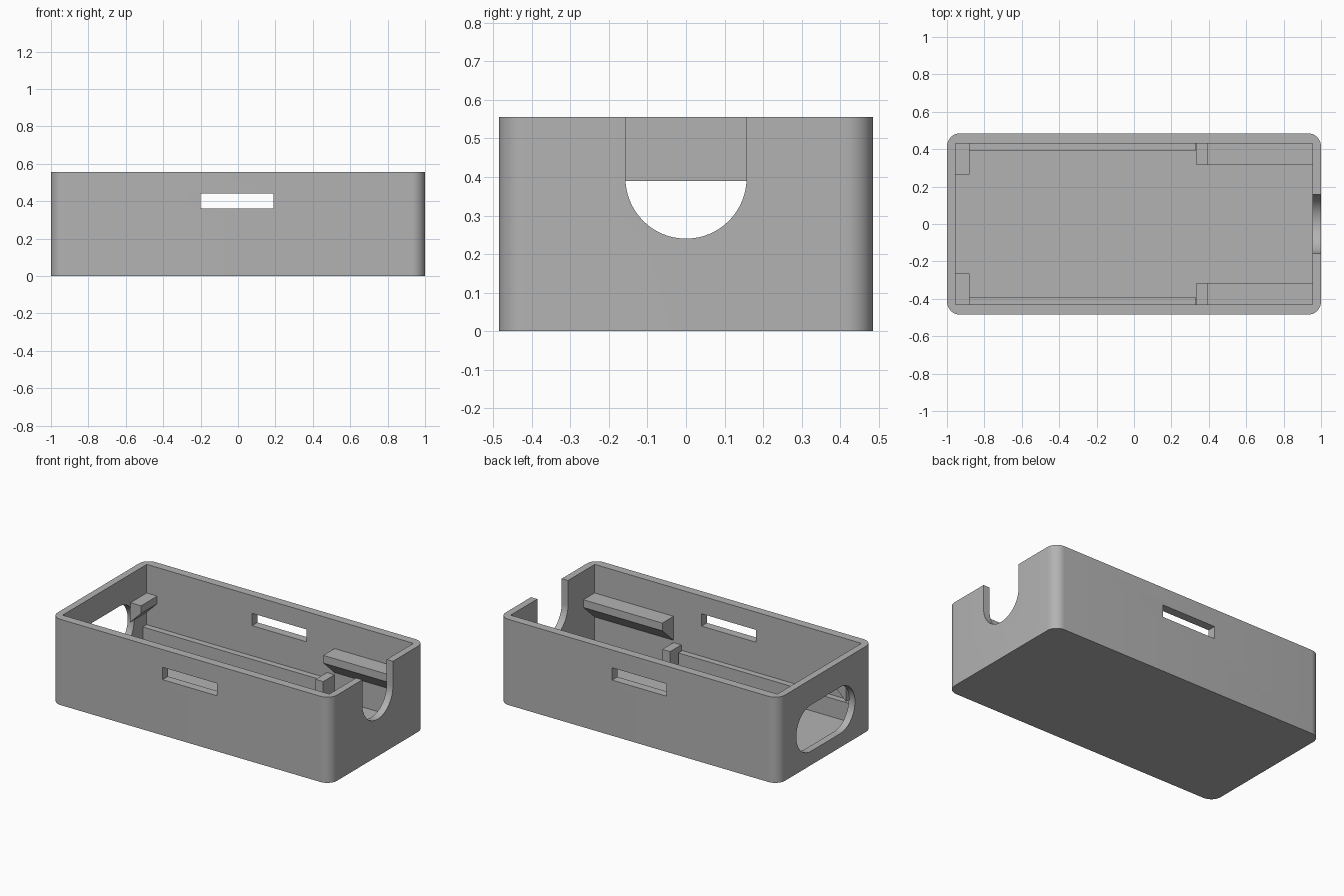
import bpy, bmesh, math
from mathutils import Vector

old = bpy.data.objects.get("Cube")
if old:
    bpy.data.objects.remove(old, do_unlink=True)

# Single plastic colour
grey = bpy.data.materials.new("grey plastic")
grey.use_nodes = True
colour = (0.45, 0.45, 0.45, 1)
grey.diffuse_color = colour
grey.node_tree.nodes["Principled BSDF"].inputs["Base Color"].default_value = colour

HX, HY, H = 1.0, 0.485, 0.555      # outer half sizes and height
IX, IY, FLOOR = 0.955, 0.43, 0.045  # cavity half sizes and floor top


def prism(name, profile, axis, lo, hi):
    """Extrude a 2D profile along an axis from lo to hi."""
    place = {"x": lambda a, b, t: (t, a, b),
             "y": lambda a, b, t: (a, t, b),
             "z": lambda a, b, t: (a, b, t)}[axis]
    bm = bmesh.new()
    face = bm.faces.new([bm.verts.new(place(a, b, lo)) for a, b in profile])
    out = bmesh.ops.extrude_face_region(bm, geom=[face])
    moved = [g for g in out["geom"] if isinstance(g, bmesh.types.BMVert)]
    bmesh.ops.translate(bm, verts=moved, vec=Vector(place(0, 0, hi - lo)))
    bmesh.ops.recalc_face_normals(bm, faces=bm.faces)
    mesh = bpy.data.meshes.new(name)
    bm.to_mesh(mesh)
    bm.free()
    mesh.materials.append(grey)
    obj = bpy.data.objects.new(name, mesh)
    bpy.context.collection.objects.link(obj)
    return obj


def arc(cx, cy, r, start, end, n):
    angles = [math.radians(start + (end - start) * i / n) for i in range(n + 1)]
    return [(cx + r * math.cos(t), cy + r * math.sin(t)) for t in angles]


def rect(a0, a1, b0, b1):
    return [(a0, b0), (a1, b0), (a1, b1), (a0, b1)]


def cut(target, cutter):
    mod = target.modifiers.new("cut", "BOOLEAN")
    mod.operation = "DIFFERENCE"
    mod.solver = "EXACT"
    mod.object = cutter
    bpy.context.view_layer.objects.active = target
    bpy.ops.object.modifier_apply(modifier=mod.name)
    bpy.data.objects.remove(cutter, do_unlink=True)


# Outer shell with rounded upright corners
R = 0.07
outline = []
for sx, sy, start in ((1, 1, 0), (-1, 1, 90), (-1, -1, 180), (1, -1, 270)):
    outline += arc(sx * (HX - R), sy * (HY - R), R, start, start + 90, 10)
case = prism("case_shell", outline, "z", 0, H)

# Cavity, open at the top
cut(case, prism("cavity_cutter", rect(-IX, IX, -IY, IY), "z", FLOOR, 1))
# Narrow slot through both long walls
cut(case, prism("slot_cutter", rect(-0.2, 0.19, 0.36, 0.44), "y", -1, 1))
# U-shaped notch in one end wall
notch = arc(0, 0.397, 0.157, 180, 360, 32) + [(0.157, 1), (-0.157, 1)]
cut(case, prism("notch_cutter", notch, "x", 0.9, 1.1))
# Rounded oblong opening in the other end wall
oblong = arc(0.15, 0.24, 0.15, -90, 90, 24) + arc(-0.15, 0.24, 0.15, 90, 270, 24)
cut(case, prism("oblong_cutter", oblong, "x", -1.1, -0.9))

bpy.ops.object.select_all(action="DESELECT")
case.select_set(True)
bpy.context.view_layer.objects.active = case
bpy.ops.object.shade_smooth_by_angle(angle=math.radians(30))

# Inner supports, mirrored on both long walls
E = 0.005  # overlap into the walls
for side, label in ((1, "back"), (-1, "front")):
    wall = side * (IY + E)
    # Overhanging ledge with sloped underside
    tip = side * 0.315
    prism(label + "_ledge",
          [(wall, 0.37), (tip, 0.37), (tip, 0.32), (wall, 0.21)], "x", 0.39, IX + E)
    # Stop post
    prism(label + "_post", rect(0.335, 0.39, *sorted((tip, wall))), "z", FLOOR - E, 0.2)
    # Low rail along the wall
    prism(label + "_rail", rect(-IX - E, 0.328, *sorted((side * 0.39, wall))),
          "z", FLOOR - E, 0.165)
    # Corner bracket on the end wall
    prism(label + "_bracket",
          [(-IX - E, 0.37), (-0.88, 0.37), (-0.88, 0.32), (-IX - E, 0.24)],
          "y", *sorted((side * 0.265, wall)))
